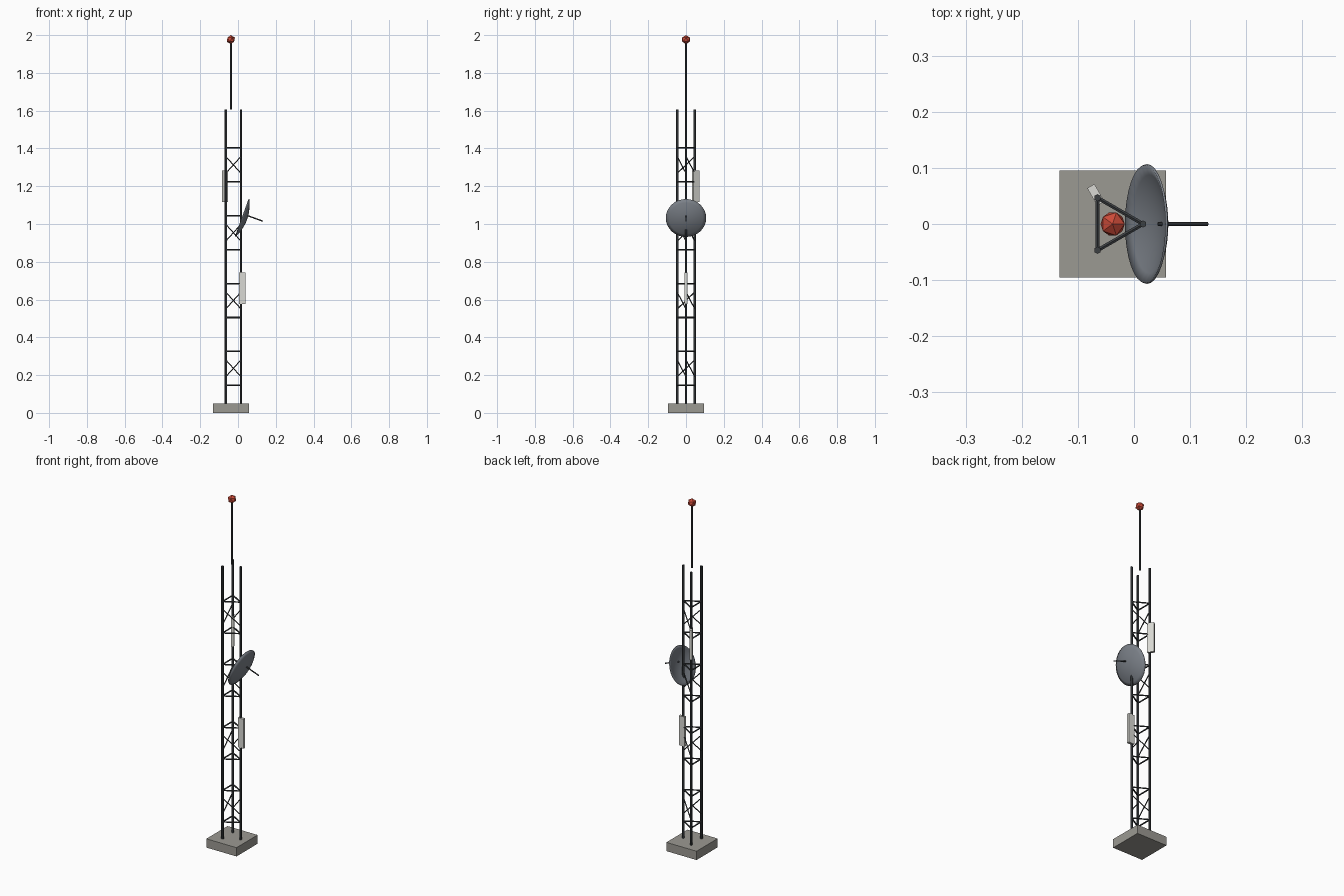
import bpy, bmesh, math
from mathutils import Vector, Matrix

if "Cube" in bpy.data.objects:
    bpy.data.objects.remove(bpy.data.objects["Cube"])

CX = -0.038          # tower axis
LEG_R = 0.054        # axis to leg distance


def material(name, rgb):
    m = bpy.data.materials.new(name)
    m.diffuse_color = (*rgb, 1)
    m.use_nodes = True
    m.node_tree.nodes["Principled BSDF"].inputs["Base Color"].default_value = m.diffuse_color
    return m


STEEL = material("dark_steel", (0.045, 0.05, 0.055))
CONCRETE = material("concrete", (0.33, 0.32, 0.29))
PANEL = material("pale_panel", (0.7, 0.7, 0.66))
DISH = material("dish_grey", (0.2, 0.22, 0.25))
RED = material("beacon_red", (0.6, 0.07, 0.04))


def make(name, bm, mat):
    me = bpy.data.meshes.new(name)
    bm.to_mesh(me)
    bm.free()
    ob = bpy.data.objects.new(name, me)
    bpy.context.collection.objects.link(ob)
    me.materials.append(mat)
    return ob


def rod(name, a, b, r, sides=6, mat=STEEL):
    a, b = Vector(a), Vector(b)
    d = b - a
    bm = bmesh.new()
    bmesh.ops.create_cone(bm, cap_ends=True, segments=sides, radius1=r, radius2=r,
                          depth=d.length,
                          matrix=Matrix.Translation((a + b) / 2)
                          @ d.to_track_quat('Z', 'Y').to_matrix().to_4x4())
    return make(name, bm, mat)


def box(name, loc, size, mat, angle=0.0):
    bm = bmesh.new()
    bmesh.ops.create_cube(bm, size=1, matrix=Matrix.Translation(loc)
                          @ Matrix.Rotation(angle, 4, 'Z') @ Matrix.Diagonal((*size, 1)))
    return make(name, bm, mat)


def polar(r, k, z):
    a = math.radians(120 * k)
    return Vector((CX + r * math.cos(a), r * math.sin(a), z))


# Footing
box("concrete_base", (CX, 0, 0.025), (0.19, 0.19, 0.05), CONCRETE)

# Three legs
for k in range(3):
    rod(f"leg_{k}", polar(LEG_R, k, 0.045), polar(LEG_R, k, 1.605), 0.0065)

# Horizontal rings, with one diagonal per face in every other bay
for i in range(8):
    z = 0.146 + 0.1795 * i
    for k in range(3):
        rod(f"ring_{i}_{k}", polar(LEG_R, k, z), polar(LEG_R, k + 1, z), 0.004)
        if i % 2 == 0:
            zm = z + 0.09
            rod(f"diagonal_{i}_{k}", polar(LEG_R, k, zm + 0.045),
                polar(LEG_R, k + 1, zm - 0.045), 0.003)

# Sector panels on two legs
for name, k, z in (("lower_panel", 0, 0.66), ("upper_panel", 1, 1.2)):
    box(name, polar(0.06, k, z), (0.036, 0.015, 0.168), PANEL, math.radians(120 * k))

# Dish: shallow cap bulging outward and down
R, DEPTH, SEG, RINGS = 0.106, 0.026, 32, 6
bm = bmesh.new()
prof = [bm.verts.new((R * i / RINGS, 0, DEPTH * (1 - (i / RINGS) ** 2)))
        for i in range(RINGS + 1)]
edges = [bm.edges.new(p) for p in zip(prof, prof[1:])]
bmesh.ops.spin(bm, geom=prof + edges, cent=(0, 0, 0), axis=(0, 0, 1),
               angle=math.tau, steps=SEG, use_duplicate=False)
bmesh.ops.remove_doubles(bm, verts=bm.verts, dist=1e-5)
bmesh.ops.recalc_face_normals(bm, faces=bm.faces)
tilt = math.radians(20)
aim = Vector((math.cos(tilt), 0, -math.sin(tilt)))
bm.transform(Matrix.Translation((0.0215, 0, 1.0325))
             @ aim.to_track_quat('Z', 'Y').to_matrix().to_4x4())
dish = make("dish", bm, DISH)
solid = dish.modifiers.new("thickness", 'SOLIDIFY')
solid.thickness = 0.004
solid.offset = 0
bpy.context.view_layer.objects.active = dish
dish.select_set(True)
bpy.ops.object.shade_smooth_by_angle(angle=math.radians(35))

# Feed arm through the dish
start = Vector((0.043, 0, 1.047))
rod("dish_feed", start, start + aim * 0.094, 0.0035, 8)

# Top mast and beacon
rod("top_mast", (CX, 0, 1.605), (CX, 0, 1.975), 0.005, 8)
bm = bmesh.new()
bmesh.ops.create_icosphere(bm, subdivisions=1, radius=0.024,
                           matrix=Matrix.Translation((CX, 0, 1.976)))
make("beacon", bm, RED)
